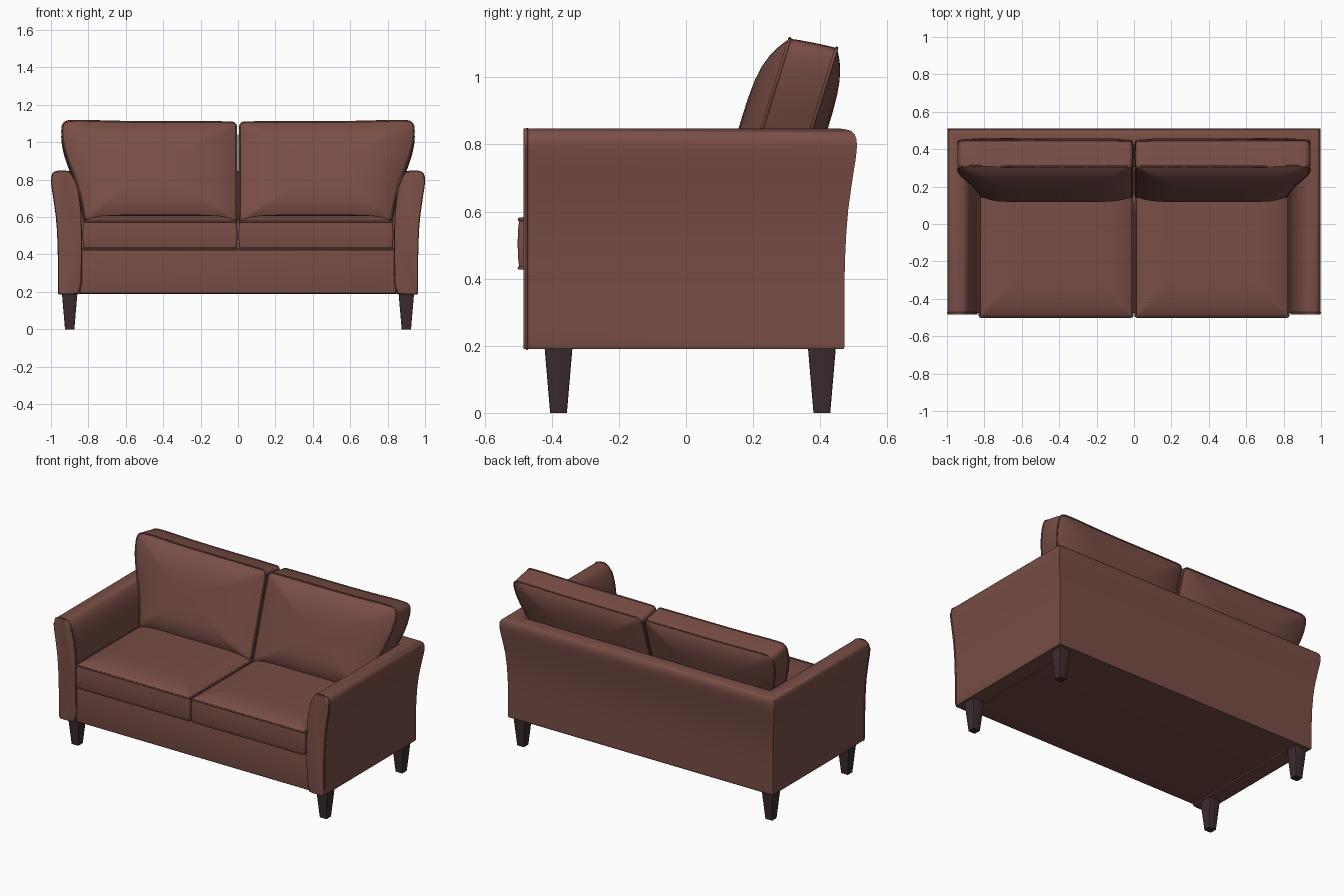
import bpy, bmesh
from mathutils import Vector

old = bpy.data.objects.get("Cube")
if old:
    bpy.data.objects.remove(old, do_unlink=True)


def material(name, rgb):
    m = bpy.data.materials.new(name)
    m.use_nodes = True
    m.diffuse_color = (*rgb, 1)
    m.node_tree.nodes["Principled BSDF"].inputs["Base Color"].default_value = (*rgb, 1)
    return m


LEATHER = material("brown_leather", (0.19, 0.075, 0.06))
WOOD = material("dark_wood", (0.045, 0.025, 0.027))


def finish(name, bm, mat):
    bmesh.ops.recalc_face_normals(bm, faces=bm.faces)
    me = bpy.data.meshes.new(name)
    bm.to_mesh(me)
    bm.free()
    ob = bpy.data.objects.new(name, me)
    bpy.context.collection.objects.link(ob)
    me.materials.append(mat)
    bpy.ops.object.select_all(action='DESELECT')
    ob.select_set(True)
    bpy.context.view_layer.objects.active = ob
    bpy.ops.object.shade_smooth_by_angle(angle=0.65)
    return ob


def round_off(pts, times=2):
    """Corner cutting on a closed outline."""
    for _ in range(times):
        out = []
        for i, p in enumerate(pts):
            a, b = Vector(p), Vector(pts[(i + 1) % len(pts)])
            out += [a.lerp(b, 0.25), a.lerp(b, 0.75)]
        pts = out
    return pts


def bridge(bm, a, b):
    n = len(a)
    for i in range(n):
        bm.faces.new((a[i], a[(i + 1) % n], b[(i + 1) % n], b[i]))


def piping(name, pts, radius):
    cu = bpy.data.curves.new(name, 'CURVE')
    cu.dimensions = '3D'
    cu.bevel_depth = radius
    cu.bevel_resolution = 2
    sp = cu.splines.new('POLY')
    sp.points.add(len(pts) - 1)
    for q, p in zip(sp.points, pts):
        q.co = (*p, 1)
    sp.use_cyclic_u = True
    cu.materials.append(LEATHER)
    bpy.context.collection.objects.link(bpy.data.objects.new(name, cu))


def cushion(name, outline, place, thick, domes, power, band=0.012):
    """Boxed cushion: domed faces on both sides of a band with piped seams."""
    mid = (Vector([min(p[k] for p in outline) for k in (0, 1)])
           + Vector([max(p[k] for p in outline) for k in (0, 1)])) / 2
    levels = (0.1, 0.3, 0.5, 0.65, 0.77, 0.86, 0.93, 0.975, 1)
    low = [(s, -domes[0] * (1 - s ** power)) for s in levels]
    high = [(s, thick + domes[1] * (1 - s ** power)) for s in reversed(levels)]
    side = [(1 + band * k, thick * t) for t, k in ((0.2, 0.7), (0.5, 1), (0.8, 0.7))]
    bm = bmesh.new()
    rings = [[bm.verts.new(place(*(mid + (p - mid) * s), w)) for p in outline]
             for s, w in low + side + high]
    for a, b in zip(rings, rings[1:]):
        bridge(bm, a, b)
    bm.faces.new(rings[0])
    bm.faces.new(rings[-1])
    finish(name, bm, LEATHER)
    for label, w in (("first", 0), ("second", thick)):
        piping(f"{name}_{label}_piping", [place(*p, w) for p in outline], 0.005)


# Arms and back: one flared section swept round three sides with mitred corners
ARM_X, BACK_Y, FRONT_Y = 0.838, 0.35, -0.485
section = round_off([(0, 0.19), (0.06, 0.19), (0.11, 0.19), (0.122, 0.19), (0.122, 0.21),
                     (0.122, 0.42), (0.13, 0.58), (0.145, 0.69), (0.158, 0.77),
                     (0.16, 0.81), (0.15, 0.838), (0.12, 0.847), (0.085, 0.847),
                     (0.055, 0.837), (0.03, 0.79), (0.012, 0.72), (0, 0.6), (0, 0.4)], 1)
bm = bmesh.new()
rings = []
for side, at_back in ((-1, False), (-1, True), (1, True), (1, False)):
    rings.append([bm.verts.new((side * (ARM_X + d), BACK_Y + d if at_back else FRONT_Y, z))
                  for d, z in section])
for a, b in zip(rings, rings[1:]):
    bridge(bm, a, b)
caps = [bm.faces.new(rings[0]), bm.faces.new(rings[-1])]
bmesh.ops.bevel(bm, geom=[e for f in caps for e in f.edges], offset=0.012,
                segments=3, profile=0.5, affect='EDGES')
finish("arms_and_back", bm, LEATHER)
for side, label in ((1, "left"), (-1, "right")):
    piping(f"{label}_arm_piping",
           [(side * (ARM_X + d), FRONT_Y + 0.011, z) for d, z in section], 0.003)

# Seat base
bm = bmesh.new()
bmesh.ops.create_cube(bm, size=1)
for v in bm.verts:
    v.co = (v.co.x * 1.69, v.co.y * 0.86 - 0.045, 0.306 + v.co.z * 0.228)
bmesh.ops.bevel(bm, geom=[e for e in bm.edges if all(v.co.y < 0 for v in e.verts)],
                offset=0.01, segments=3, profile=0.5, affect='EDGES')
finish("seat_base", bm, LEATHER)

# Seat and back cushions
X0, X1, Y0, Y1, R = 0.008, 0.826, -0.497, 0.33, 0.03
seat = [(X0 + R, Y0), (X1 - R, Y0), (X1, Y0), (X1, Y0 + R), (X1, Y1 - R), (X1, Y1),
        (X1 - R, Y1), (X0 + R, Y1), (X0, Y1), (X0, Y0 + R), (X0, Y0)]
back = [(0.05, 0.58), (0.78, 0.58), (0.82, 0.59), (0.83, 0.66), (0.858, 0.78), (0.895, 0.87),
        (0.93, 0.97), (0.942, 1.05), (0.937, 1.105), (0.89, 1.118), (0.6, 1.108),
        (0.06, 1.108), (0.012, 1.105), (0.008, 1.06), (0.008, 0.63), (0.01, 0.58)]


def lean(x, z, w):
    return Vector((x, 0.224 + (z - 0.84) * 0.31 + w, z - 0.2 * w))


for side, label in ((1, "left"), (-1, "right")):
    cushion(f"{label}_seat_cushion", round_off([(side * x, y) for x, y in seat]),
            lambda x, y, w: Vector((x, y, 0.432 + w)), 0.145, (0.005, 0.036), 7)
    cushion(f"{label}_back_cushion", round_off([(side * x, z) for x, z in back]),
            lean, 0.14, (0.066, 0.045), 4, 0.008)

# Tapered legs
for x, lx in ((0.9, "left"), (-0.9, "right")):
    for y, ly in ((-0.38, "front"), (0.405, "rear")):
        bm = bmesh.new()
        bmesh.ops.create_cube(bm, size=1)
        for v in bm.verts:
            half = 0.042 if v.co.z > 0 else 0.025
            v.co = (x + 2 * half * v.co.x, y + 2 * half * v.co.y, 0.1 + 0.2 * v.co.z)
        bmesh.ops.bevel(bm, geom=[e for e in bm.edges
                                  if abs(e.verts[0].co.z - e.verts[1].co.z) > 0.1],
                        offset=0.004, segments=2, profile=0.5, affect='EDGES')
        finish(f"{ly}_{lx}_leg", bm, WOOD)
